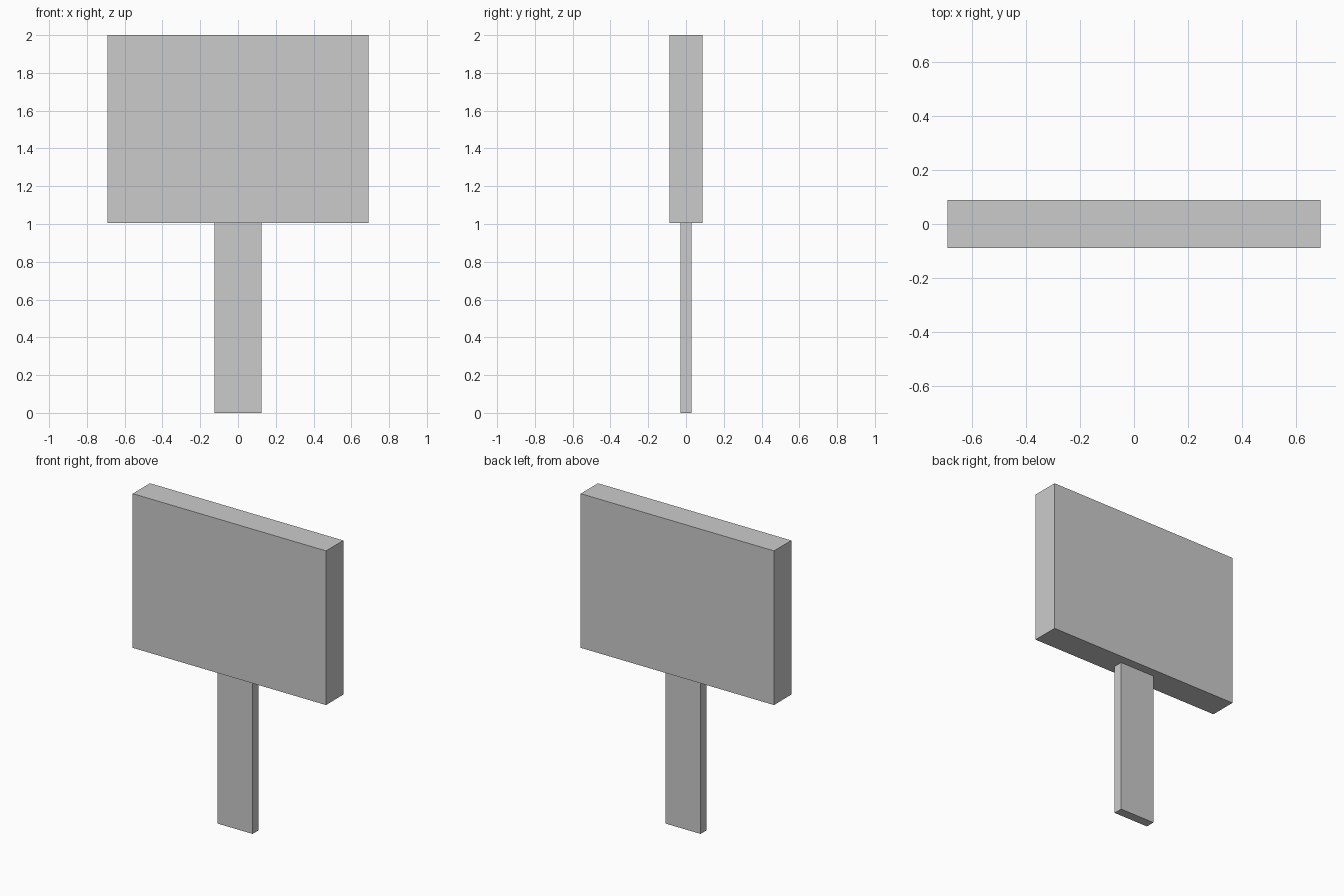
import bpy

if "Cube" in bpy.data.objects:
    bpy.data.objects.remove(bpy.data.objects["Cube"])


def box(name, size, z_bottom):
    """Axis-aligned box centred on x and y, resting at z_bottom."""
    bpy.ops.mesh.primitive_cube_add(size=1, location=(0, 0, z_bottom + size[2] / 2))
    obj = bpy.context.object
    obj.name = name
    obj.scale = size
    bpy.ops.object.transform_apply(location=False, rotation=False, scale=True)
    return obj


JOINT_Z = 1.005

# Flat upright post
box("sign_post", (0.25, 0.06, JOINT_Z), 0)

# Thick rectangular board on top of the post
box("sign_board", (1.38, 0.176, 2 - JOINT_Z), JOINT_Z)
